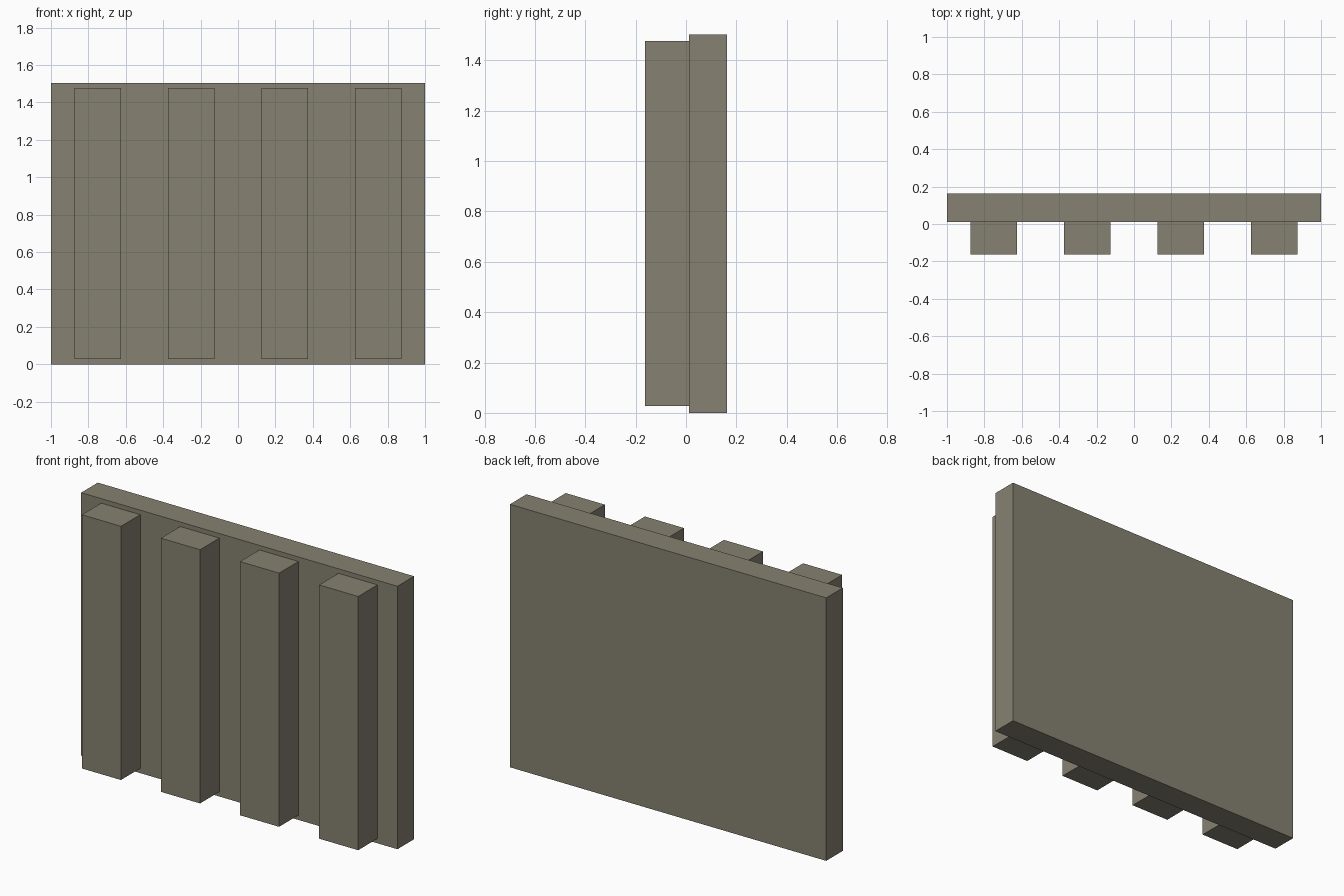
import bpy

if "Cube" in bpy.data.objects:
    bpy.data.objects.remove(bpy.data.objects["Cube"])

stone = bpy.data.materials.new("warm_grey")
stone.diffuse_color = (0.24, 0.22, 0.165, 1.0)
stone.use_nodes = True
stone.node_tree.nodes["Principled BSDF"].inputs["Base Color"].default_value = stone.diffuse_color


def box(name, x, y, z):
    """Box spanning the given (min, max) ranges."""
    spans = (x, y, z)
    bpy.ops.mesh.primitive_cube_add(size=1, location=[(a + b) / 2 for a, b in spans])
    obj = bpy.context.object
    obj.name = name
    obj.scale = [b - a for a, b in spans]
    bpy.ops.object.transform_apply(location=False, rotation=False, scale=True)
    obj.data.materials.append(stone)
    return obj


# Back panel
box("wall_panel", (-1, 1), (0.012, 0.162), (0, 1.503))

# Four evenly spaced upright ribs on the front, slightly shorter than the panel
RIB_HALF = 0.1235
for i in range(4):
    cx = -0.75 + 0.5 * i
    box(f"front_rib_{i + 1}", (cx - RIB_HALF, cx + RIB_HALF),
        (-0.162, 0.012), (0.027, 1.477))
